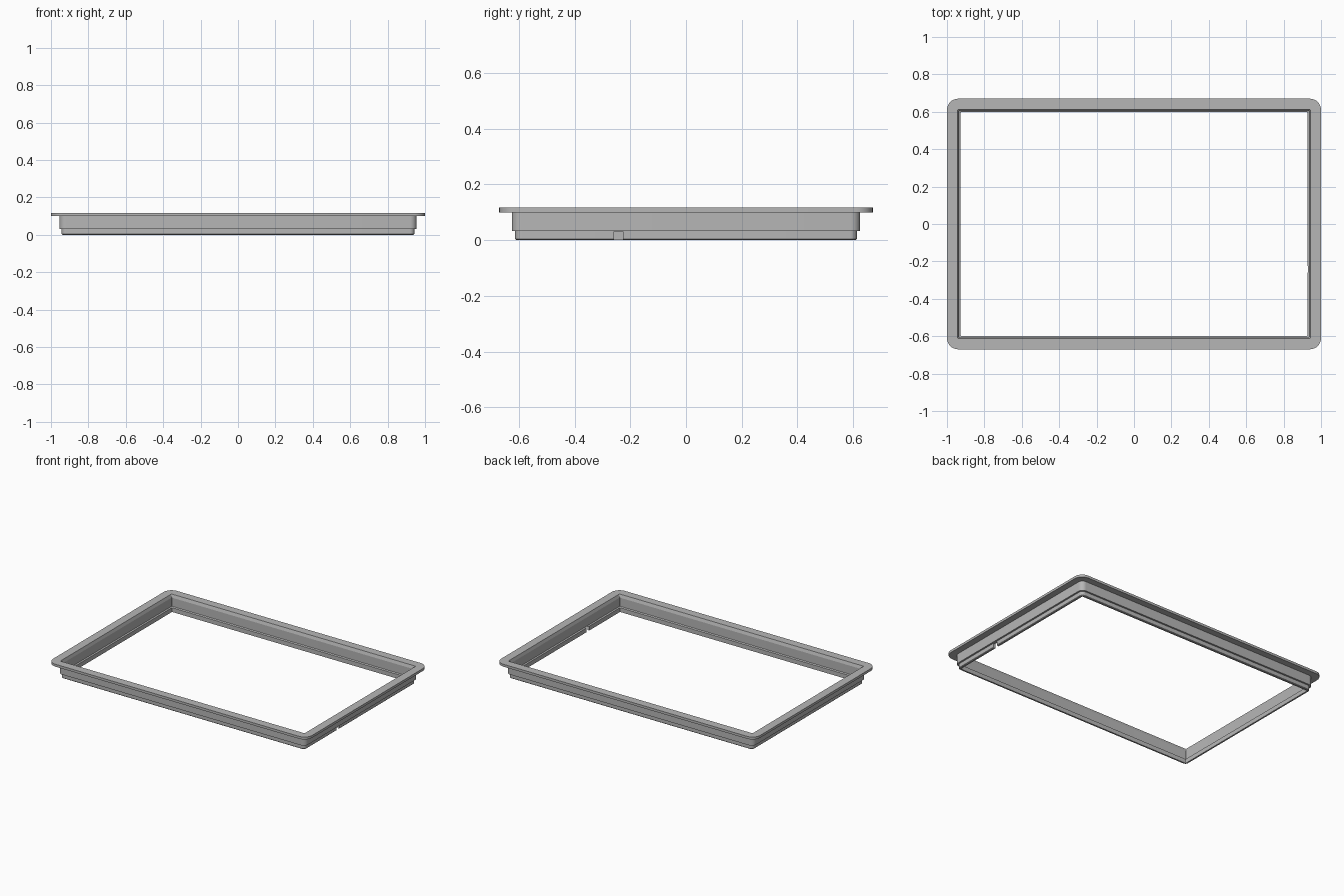
import bpy, bmesh, math

cube = bpy.data.objects.get("Cube")
if cube:
    bpy.data.objects.remove(cube, do_unlink=True)

# Single satin grey material
grey = bpy.data.materials.new("satin grey")
grey.use_nodes = True
colour = (0.47, 0.47, 0.47, 1)
grey.diffuse_color = colour
grey.node_tree.nodes["Principled BSDF"].inputs["Base Color"].default_value = colour

HALF_X, HALF_Y, STEPS = 1.0, 0.67, 8


def ring(bm, inset, z, radius):
    """Rounded rectangle of vertices, inset from the outer rim."""
    verts = []
    for corner, (sx, sy) in enumerate([(1, 1), (-1, 1), (-1, -1), (1, -1)]):
        cx = sx * (HALF_X - inset - radius)
        cy = sy * (HALF_Y - inset - radius)
        for i in range(STEPS + 1):
            a = math.pi / 2 * (corner + i / STEPS)
            verts.append(bm.verts.new((cx + radius * math.cos(a),
                                       cy + radius * math.sin(a), z)))
    return verts


# Frame cross-section, swept round the rectangle: inset, height, corner radius
profile = [
    (0.000, 0.099, 0.060), (0.000, 0.116, 0.060),   # flange rim
    (0.057, 0.116, 0.006), (0.064, 0.095, 0.005),   # sloped inner lip
    (0.064, 0.035, 0.005), (0.072, 0.030, 0.004),   # inner step
    (0.072, 0.000, 0.004), (0.061, 0.000, 0.021),   # underside
    (0.057, 0.004, 0.025), (0.057, 0.032, 0.025),   # lower skirt
    (0.045, 0.032, 0.035), (0.045, 0.099, 0.035),   # upper skirt
]
bm = bmesh.new()
rings = [ring(bm, *p) for p in profile]
for k, a in enumerate(rings):
    b = rings[(k + 1) % len(rings)]
    for i in range(len(a)):
        j = (i + 1) % len(a)
        bm.faces.new((a[i], a[j], b[j], b[i]))
bmesh.ops.recalc_face_normals(bm, faces=bm.faces)
mesh = bpy.data.meshes.new("frame")
bm.to_mesh(mesh)
bm.free()
mesh.materials.append(grey)
frame = bpy.data.objects.new("frame", mesh)
bpy.context.collection.objects.link(frame)

# Small drain notch through the lower skirt on the left side
bpy.ops.mesh.primitive_cube_add(size=1, location=(0.935, -0.242, 0.006))
cutter = bpy.context.object
cutter.name = "notch_cutter"
cutter.scale = (0.1, 0.033, 0.05)
cutter.data.materials.append(grey)
cutter.hide_render = True
cutter.display_type = "WIRE"
cut = frame.modifiers.new("notch", "BOOLEAN")
cut.operation = "DIFFERENCE"
cut.solver = "EXACT"
cut.object = cutter

# Apply the cut, remove the cutter and smooth the rounded corners
bpy.ops.object.select_all(action="DESELECT")
frame.select_set(True)
bpy.context.view_layer.objects.active = frame
bpy.ops.object.modifier_apply(modifier=cut.name)
bpy.data.objects.remove(cutter, do_unlink=True)
bpy.ops.object.shade_smooth_by_angle(angle=math.radians(15))
